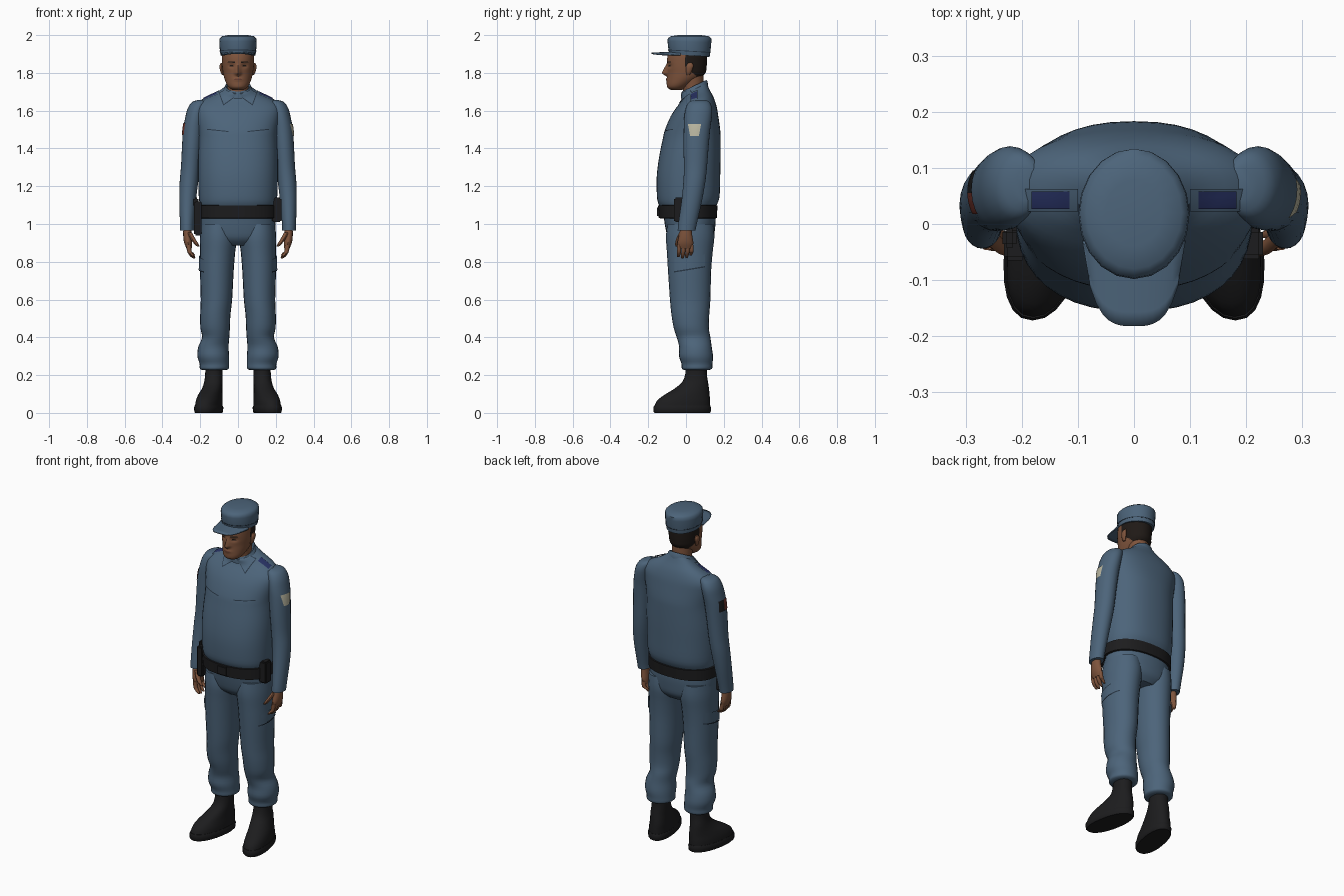
import bpy, bmesh, math
from mathutils import Vector
from mathutils.bvhtree import BVHTree


def material(name, rgb):
    m = bpy.data.materials.new(name)
    m.diffuse_color = (*rgb, 1)
    return m


CLOTH = material("uniform_blue", (0.073, 0.128, 0.195))
SKIN = material("skin", (0.21, 0.088, 0.045))
BLACK = material("black_leather", (0.012, 0.012, 0.013))
HAIR = material("dark_hair", (0.014, 0.010, 0.008))
SEAM = material("seam_blue", (0.022, 0.038, 0.06))
NAVY = material("navy_mark", (0.02, 0.03, 0.12))
BEIGE = material("beige_badge", (0.5, 0.48, 0.36))
RED = material("dark_red", (0.17, 0.035, 0.025))
LIPS = material("lips", (0.13, 0.045, 0.03))


def finish(name, bm, mats, angle=40):
    mesh = bpy.data.meshes.new(name)
    bm.to_mesh(mesh)
    bm.free()
    for m in mats:
        mesh.materials.append(m)
    mesh.polygons.foreach_set("use_smooth", [True] * len(mesh.polygons))
    mesh.set_sharp_from_angle(angle=math.radians(angle))
    ob = bpy.data.objects.new(name, mesh)
    bpy.context.collection.objects.link(ob)
    return ob


def spline(rows, steps):
    """Smooth curve through rows of ring values."""
    out = []
    for i in range(len(rows) - 1):
        a, b, c, d = (rows[max(0, min(len(rows) - 1, i + k))] for k in (-1, 0, 1, 2))
        for s in range(steps):
            t = s / steps
            out.append([0.5 * (2 * q + (r - p) * t + (2 * p - 5 * q + 4 * r - w) * t * t
                        + (3 * q - p - 3 * r + w) * t ** 3) for p, q, r, w in zip(a, b, c, d)])
    return out + [rows[-1]]


def loft(name, rings, mat, side=1, sides=24, steps=3, power=2.0, warp=None, rule=None, angle=40):
    """Rings are z, cx, cy, rx, ry, tilt, shear."""
    rows = [list(r) + [0] * (7 - len(r)) for r in rings]
    if steps > 1:
        rows = spline(rows, steps)
    bm, loops, e = bmesh.new(), [], 2 / power
    for z, cx, cy, rx, ry, tilt, shear in rows:
        loop = []
        for k in range(sides):
            a = 2 * math.pi * k / sides
            c, s = math.cos(a), math.sin(a)
            x = math.copysign(abs(c) ** e, c) * rx
            y = math.copysign(abs(s) ** e, s) * ry
            p = Vector(((cx + x + shear * y) * side, cy + y, z + tilt * y))
            loop.append(bm.verts.new(warp(p) if warp else p))
        loops.append(loop)
    for lo, hi in zip(loops, loops[1:]):
        for k in range(sides):
            j = (k + 1) % sides
            bm.faces.new((lo[k], lo[j], hi[j], hi[k]))
    bm.faces.new(loops[0])
    bm.faces.new(loops[-1])
    bmesh.ops.recalc_face_normals(bm, faces=bm.faces)
    mats = [mat]
    if rule:
        mats.append(rule[0])
        for f in bm.faces:
            f.material_index = int(rule[1](f.calc_center_median()))
    return finish(name, bm, mats, angle)


def patch(name, target, corners, direction, mat, lift=0.004, nx=8, ny=6):
    """Thin plate projected onto a target surface."""
    me, d = target.data, Vector(direction)
    tree = BVHTree.FromPolygons([v.co for v in me.vertices], [list(p.vertices) for p in me.polygons])
    a, b, c, e = (Vector(p) for p in corners)
    bm, grid = bmesh.new(), []
    for j in range(ny + 1):
        row = []
        for i in range(nx + 1):
            p = a.lerp(b, i / nx).lerp(e.lerp(c, i / nx), j / ny)
            hit = tree.ray_cast(p - d * 2, d)[0] or tree.find_nearest(p)[0]
            row.append(bm.verts.new(hit - d * lift))
        grid.append(row)
    for j in range(ny):
        for i in range(nx):
            f = bm.faces.new((grid[j][i], grid[j][i + 1], grid[j + 1][i + 1], grid[j + 1][i]))
            f.normal_update()
            if f.normal.dot(d) > 0:
                f.normal_flip()
    return finish(name, bm, [mat])


def box(name, center, size, mat):
    bm = bmesh.new()
    bmesh.ops.create_cube(bm, size=1)
    for v in bm.verts:
        v.co = Vector(center) + Vector(a * b for a, b in zip(v.co, size))
    bmesh.ops.bevel(bm, geom=bm.edges[:], offset=0.007, segments=2, affect='EDGES')
    return finish(name, bm, [mat])


FRONT, DOWN = (0, 1, 0), (0, 0, -1)

# Shirt, trousers top and belt
shirt = loft("shirt", [(1.08, 0, .01, .195, .14), (1.11, 0, .01, .203, .157), (1.15, 0, .012, .208, .166),
    (1.25, 0, .013, .211, .168), (1.35, 0, .02, .211, .163), (1.45, 0, .03, .207, .153),
    (1.5, 0, .035, .21, .146), (1.57, 0, .045, .222, .126), (1.62, 0, .056, .222, .106, .02),
    (1.66, 0, .062, .182, .085, .1), (1.69, 0, .055, .118, .07, .3), (1.72, 0, .045, .066, .064, .45)],
    CLOTH, sides=40, power=2.3)
loft("trouser_seat", [(1.09, 0, .012, .19, .14), (1.03, 0, .02, .197, .137), (.97, 0, .023, .197, .13),
    (.92, 0, .026, .18, .118), (.885, 0, .03, .11, .085)], CLOTH, sides=32, power=2.2)
loft("belt", [(1.03, 0, .01, .2, .147), (1.033, 0, .01, .208, .153), (1.097, 0, .01, .208, .157),
    (1.1, 0, .01, .2, .15)], BLACK, sides=40, steps=1, power=2.3)
box("belt_buckle", (0, -.146, 1.065), (.07, .016, .06), BLACK)
box("belt_pouch", (.205, -.035, 1.075), (.05, .055, .13), BLACK)
box("holster", (-.212, -.035, 1.03), (.04, .06, .18), BLACK)
box("holster_grip", (-.222, -.025, 1.115), (.025, .035, .05), BLACK)

# Neck and collar
loft("neck", [(1.66, 0, .04, .055, .052), (1.72, 0, .038, .055, .055), (1.79, 0, .03, .06, .062)], SKIN)
loft("collar_band", [(1.695, 0, .046, .084, .072, .42), (1.722, 0, .044, .072, .07, .47),
    (1.732, 0, .043, .066, .064, .47), (1.722, 0, .043, .06, .058, .47)], CLOTH, steps=1)
for s, w in ((1, "left"), (-1, "right")):
    patch(w + "_collar_edge", shirt, [(0, 0, 1.682), (s * .078, 0, 1.627), (s * .102, 0, 1.695),
          (s * .045, 0, 1.72)], FRONT, SEAM, .005)
    patch(w + "_collar_flap", shirt, [(0, 0, 1.688), (s * .075, 0, 1.635), (s * .098, 0, 1.695),
          (s * .045, 0, 1.72)], FRONT, CLOTH, .009)
    patch(w + "_chest_pocket_seam", shirt, [(s * .05, 0, 1.487), (s * .165, 0, 1.499),
          (s * .165, 0, 1.504), (s * .05, 0, 1.492)], FRONT, SEAM, .003, 12, 1)
    patch(w + "_shoulder_strap", shirt, [(s * .1, .022, 1.7), (s * .215, .022, 1.7),
          (s * .215, .062, 1.7), (s * .1, .062, 1.7)], DOWN, CLOTH, .006)
    patch(w + "_rank_mark", shirt, [(s * .115, .027, 1.7), (s * .183, .027, 1.7),
          (s * .183, .058, 1.7), (s * .115, .058, 1.7)], DOWN, NAVY, .009)

    # Sleeves and sleeve badges
    sleeve = loft(w + "_sleeve", [(1.657, .19, .072, .02, .03), (1.645, .202, .07, .042, .055),
        (1.61, .217, .068, .05, .07), (1.56, .228, .063, .052, .073), (1.5, .237, .058, .054, .07),
        (1.4, .245, .053, .052, .066), (1.3, .252, .05, .05, .061), (1.22, .26, .044, .049, .058),
        (1.12, .267, .03, .044, .054), (1.0, .27, .008, .037, .049), (.965, .27, .003, .036, .047)],
        CLOTH, s)
    inward = (-s, 0, 0)
    if s > 0:
        patch("sleeve_badge", sleeve, [(.3, .022, 1.465), (.3, .068, 1.465), (.3, .08, 1.53),
              (.3, .01, 1.53)], inward, BEIGE)
    else:
        for n, y0, y1, m in (("dark", .055, .095, BLACK), ("red", .018, .055, RED)):
            patch("sleeve_flag_" + n, sleeve, [(-.3, y0, 1.47), (-.3, y1, 1.47), (-.3, y1, 1.535),
                  (-.3, y0, 1.535)], inward, m)

    # Hands
    loft(w + "_palm", [(.985, .268, 0, .021, .028), (.94, .268, -.002, .022, .035),
        (.9, .264, -.003, .021, .042), (.87, .258, -.003, .014, .037)], SKIN, s, 16)
    for i in range(4):
        y, drop = -.036 + .022 * i, (.006, 0, .003, .014)[i]
        loft(f"{w}_finger_{i + 1}", [(.89, .262, y, .012, .011), (.855, .257, y, .012, .011),
            (.832 + drop, .245, y - .003, .011, .01), (.818 + drop, .232, y - .005, .006, .006)],
            SKIN, s, 10)
    loft(w + "_thumb", [(.955, .257, -.022, .014, .014), (.92, .238, -.04, .013, .013),
        (.893, .219, -.047, .011, .011), (.88, .209, -.048, .006, .006)], SKIN, s, 10)

    # Trouser legs with gathered cuffs
    leg = loft(w + "_trouser_leg", [(1.0, .108, .023, .088, .122), (.93, .104, .022, .098, .128),
        (.85, .108, .02, .093, .121), (.75, .112, .019, .089, .114), (.6, .114, .022, .083, .107),
        (.52, .12, .023, .08, .1), (.45, .121, .028, .078, .093), (.4, .118, .04, .072, .089),
        (.35, .13, .05, .08, .086), (.3, .131, .053, .084, .09), (.26, .125, .058, .078, .082),
        (.235, .125, .058, .077, .08), (.226, .126, .056, .06, .065)], CLOTH, s)
    patch(w + "_cargo_flap", leg, [(s * .3, -.06, .75), (s * .3, .1, .777), (s * .3, .1, .84),
          (s * .3, -.06, .815)], inward, CLOTH, .006)
    patch(w + "_cargo_seam", leg, [(s * .3, -.064, .743), (s * .3, .1, .77), (s * .3, .1, .777),
          (s * .3, -.064, .75)], inward, SEAM, .007, 12, 1)

    # Boots
    loft(w + "_boot", [(.25, .128, .055, .045, .055), (.2, .128, .053, .046, .058),
        (.16, .131, .047, .049, .07), (.125, .138, .028, .054, .094, 0, -.1),
        (.095, .147, .005, .06, .12, 0, -.17), (.065, .153, -.013, .065, .14, 0, -.17),
        (.035, .155, -.02, .067, .147, 0, -.17)], BLACK, s, power=2.2)
    loft(w + "_boot_sole", [(.04, .155, -.02, .068, .148, 0, -.17), (.03, .155, -.02, .072, .152, 0, -.17),
        (.006, .155, -.02, .071, .151, 0, -.17), (0, .155, -.02, .066, .146, 0, -.17)],
        BLACK, s, steps=1, power=2.2)


# Head with sculpted nose, eye sockets and mouth
def face(p):
    if p.y < -.02:
        z = p.z
        t = (1.85 - z) / .052 if z > 1.798 else (z - 1.779) / .019
        t = max(0, min(1, t))
        p.y -= .03 * t * math.exp(-(p.x / (.008 + .006 * t)) ** 2)
        p.y += .009 * math.exp(-((abs(p.x) - .034) / .016) ** 2 - ((z - 1.838) / .012) ** 2)
        p.y -= .005 * math.exp(-(p.x / .024) ** 2 - ((z - 1.765) / .009) ** 2)
    return p


head = loft("head", [(1.71, 0, -.05, .03, .03), (1.722, 0, -.048, .047, .05), (1.74, 0, -.036, .06, .066),
    (1.77, 0, -.013, .072, .087), (1.8, 0, .002, .079, .101), (1.83, 0, .004, .083, .105),
    (1.86, 0, .005, .085, .106), (1.89, 0, .007, .086, .104), (1.93, 0, .012, .084, .095)],
    SKIN, sides=64, steps=6, warp=face,
    rule=(HAIR, lambda c: c.y > -.005 and c.z > 1.775 + max(0, .06 - c.y)))
patch("mouth", head, [(-.024, 0, 1.762), (.024, 0, 1.762), (.016, 0, 1.769), (-.016, 0, 1.769)],
      FRONT, LIPS, .002)
for s, w in ((1, "left"), (-1, "right")):
    patch(w + "_eye", head, [(s * .022, 0, 1.834), (s * .046, 0, 1.834), (s * .043, 0, 1.841),
          (s * .026, 0, 1.841)], FRONT, HAIR, .002)
    patch(w + "_eyebrow", head, [(s * .016, 0, 1.853), (s * .055, 0, 1.855), (s * .052, 0, 1.861),
          (s * .016, 0, 1.859)], FRONT, HAIR, .002)
    loft(w + "_ear", [(1.79, .08, .012, .005, .008), (1.805, .084, .015, .009, .014),
        (1.835, .088, .02, .01, .019), (1.852, .086, .022, .005, .012)], SKIN, s, 12)

# Cap with stitched band and visor
loft("cap", [(1.893, 0, .018, .092, .107, -.08), (1.915, 0, .018, .096, .111, -.06),
    (1.965, 0, .018, .099, .116, -.03), (1.983, 0, .019, .097, .115), (1.994, 0, .02, .085, .1),
    (2.0, 0, .02, .05, .06)], CLOTH, sides=20, steps=1, angle=50)
loft("cap_band_seam", [(1.913, 0, .018, .0972, .1125, -.06), (1.917, 0, .018, .0975, .113, -.06)],
     SEAM, sides=20, steps=1)
bm, rows = bmesh.new(), []
for j in range(7):
    row = []
    for i in range(17):
        u = i / 8 - 1
        edge = -.03 - .152 * (1 - abs(u) ** 3.2) ** .6
        y = -.03 + (edge + .03) * j / 6
        row.append(bm.verts.new((.092 * u * (1 - .04 * j / 6), y, 1.912 - .008 * j / 6 - .012 * u * u)))
    rows.append(row)
for j in range(6):
    for i in range(16):
        bm.faces.new((rows[j][i], rows[j + 1][i], rows[j + 1][i + 1], rows[j][i + 1]))
bmesh.ops.remove_doubles(bm, verts=bm.verts, dist=1e-5)
bmesh.ops.recalc_face_normals(bm, faces=bm.faces)
visor = finish("cap_visor", bm, [CLOTH])
solid = visor.modifiers.new("thickness", 'SOLIDIFY')
solid.thickness, solid.offset = .006, 0
